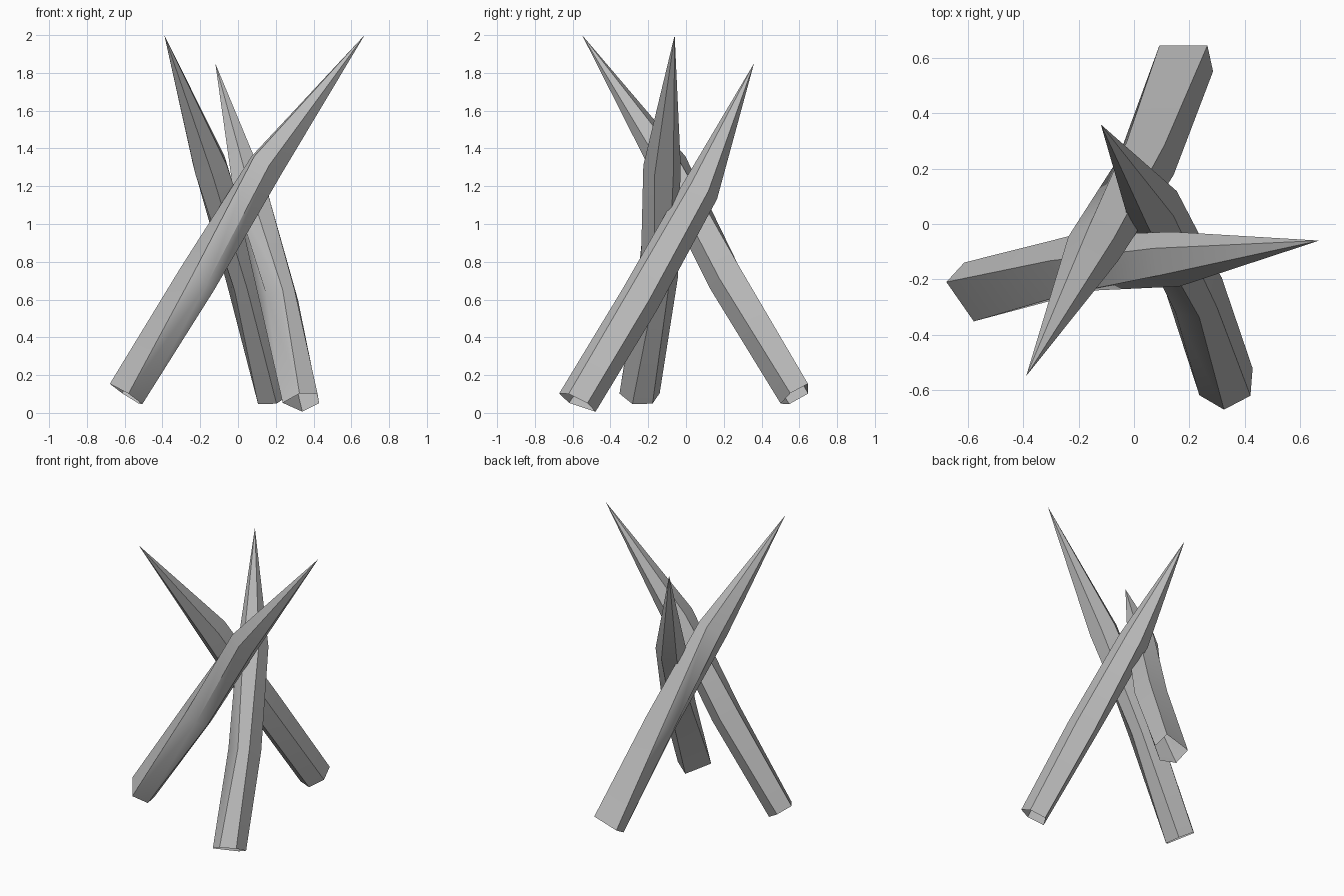
import bpy, bmesh, math
from mathutils import Vector

cube = bpy.data.objects.get("Cube")
if cube:
    bpy.data.objects.remove(cube, do_unlink=True)

# Single weathered grey
grey = bpy.data.materials.new("weathered_grey")
grey.use_nodes = True
colour = (0.5, 0.5, 0.5, 1)
grey.diffuse_color = colour
grey.node_tree.nodes["Principled BSDF"].inputs["Base Color"].default_value = colour

# Hewn ring outlines in degrees: the butt end lacks one corner
BUTT = (26, 86, 148, 208, 272, 272)
WAIST = (16, 88, 155, 195, 245, 295)
SHOULDER = (30, 90, 150, 210, 270, 330)


def stake(name, butt, waist, shoulder, tip, roll=0):
    """Bowed six-sided stake, open at the butt and sharpened to a point."""
    centres = [Vector(p) for p in (butt, waist, shoulder)]
    tip = Vector(tip)
    axis = (tip - centres[0]).normalized()
    side = Vector((0, 0, 1)).cross(axis).normalized()
    up = axis.cross(side)
    bm = bmesh.new()
    rings = []
    for c, angles, r in zip(centres, (BUTT, WAIST, SHOULDER), (0.108, 0.108, 0.1)):
        ring = []
        for a in angles:
            t = math.radians(a + roll)
            ring.append(bm.verts.new(c + r * (math.cos(t) * up + math.sin(t) * side)))
        rings.append(ring)
    point = bm.verts.new(tip)
    for i in range(6):
        j = (i + 1) % 6
        for low, high in zip(rings, rings[1:]):
            bm.faces.new((low[i], low[j], high[j], high[i]))
        bm.faces.new((rings[-1][i], rings[-1][j], point))
    bmesh.ops.remove_doubles(bm, verts=bm.verts[:], dist=0.001)
    bmesh.ops.recalc_face_normals(bm, faces=bm.faces[:])
    # Open shells can come out inverted: compare one face with the axis
    bm.faces.ensure_lookup_table()
    f = bm.faces[0]
    middle = (centres[0] + centres[1]) / 2
    if f.normal.dot(f.calc_center_median() - middle) < 0:
        bmesh.ops.reverse_faces(bm, faces=bm.faces[:])
    mesh = bpy.data.meshes.new(name)
    bm.to_mesh(mesh)
    bm.free()
    mesh.materials.append(grey)
    obj = bpy.data.objects.new(name, mesh)
    bpy.context.collection.objects.link(obj)
    bpy.ops.object.select_all(action="DESELECT")
    obj.select_set(True)
    bpy.context.view_layer.objects.active = obj
    bpy.ops.object.shade_smooth_by_angle(angle=math.radians(40))


# Three stakes leaning across one another
stake("right_stake", (-0.592, -0.245, 0.10), (-0.215, -0.15, 0.71),
      (0.15, -0.127, 1.31), (0.67, -0.06, 2.0))
stake("back_stake", (0.187, 0.595, 0.10), (0.045, 0.222, 0.71),
      (-0.148, -0.09, 1.31), (-0.39, -0.55, 2.0))
stake("front_stake", (0.335, -0.575, 0.055), (0.222, -0.245, 0.60),
      (0.065, 0.075, 1.175), (-0.12, 0.36, 1.85), roll=180)
